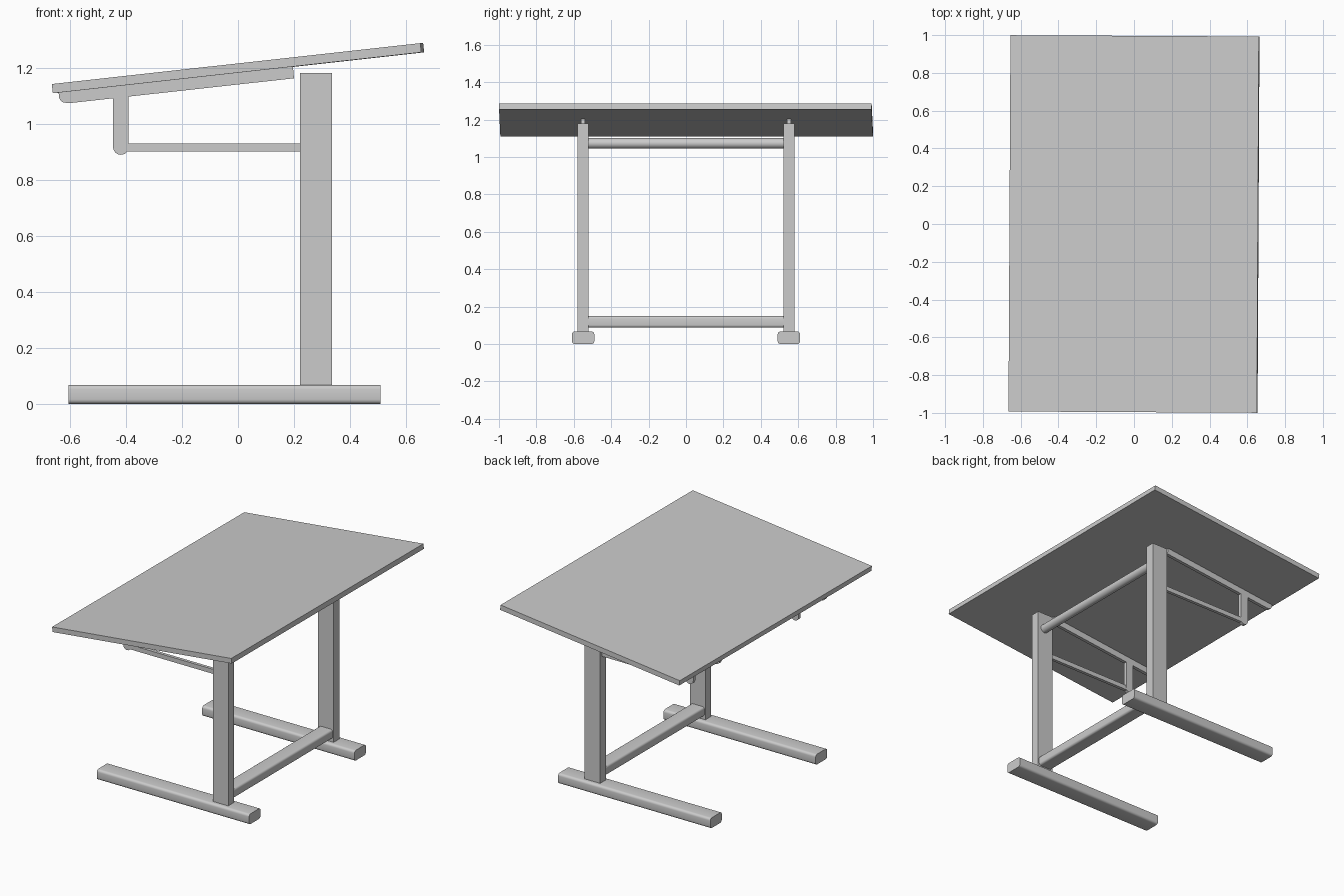
import bpy, bmesh, math
from mathutils import Vector, Euler

if "Cube" in bpy.data.objects:
    bpy.data.objects.remove(bpy.data.objects["Cube"])

TILT = math.atan(0.111)


def prism(name, pts, axis, a, b):
    """Extrude a 2D profile along an axis: 'x' uses (y, z), 'y' uses (x, z)."""
    def place(p, t):
        return (t, p[0], p[1]) if axis == 'x' else (p[0], t, p[1])
    bm = bmesh.new()
    lo = [bm.verts.new(place(p, a)) for p in pts]
    hi = [bm.verts.new(place(p, b)) for p in pts]
    bm.faces.new(lo)
    bm.faces.new(hi)
    n = len(pts)
    for i in range(n):
        j = (i + 1) % n
        bm.faces.new((lo[i], lo[j], hi[j], hi[i]))
    bmesh.ops.recalc_face_normals(bm, faces=bm.faces)
    me = bpy.data.meshes.new(name)
    bm.to_mesh(me)
    bm.free()
    ob = bpy.data.objects.new(name, me)
    bpy.context.collection.objects.link(ob)
    bpy.ops.object.select_all(action='DESELECT')
    ob.select_set(True)
    bpy.context.view_layer.objects.active = ob
    bpy.ops.object.shade_smooth_by_angle(angle=math.radians(31))
    return ob


def rect(u0, u1, v0, v1):
    return [(u0, v0), (u1, v0), (u1, v1), (u0, v1)]


def arc(cu, cv, r, a0, a1, n):
    return [(cu + r * math.cos(math.radians(a0 + (a1 - a0) * i / n)),
             cv + r * math.sin(math.radians(a0 + (a1 - a0) * i / n)))
            for i in range(n + 1)]


def round_rect(u0, u1, v0, v1, r, n=4):
    return (arc(u0 + r, v0 + r, r, 180, 270, n) + arc(u1 - r, v0 + r, r, 270, 360, n)
            + arc(u1 - r, v1 - r, r, 0, 90, n) + arc(u0 + r, v1 - r, r, 90, 180, n))


def underside(x):
    return 1.182 + 0.111 * x


# Tilted table top, turned very slightly about z
top = prism("table_top", rect(-0.6615, 0.6615, -0.0165, 0.0165), 'y', -0.996, 0.996)
top.rotation_euler = Euler((0, -TILT, math.radians(-0.3)))
top.location = Vector((0, 0, 1.198))

for side, s in (("front", -1), ("back", 1)):
    y = 0.55 * s
    # Foot with rounded long edges
    prism(side + "_foot", round_rect(y - 0.06, y + 0.06, 0, 0.068, 0.016), 'x', -0.605, 0.508)
    # Upright post
    prism(side + "_post", rect(0.222, 0.335, 0.066, 1.18), 'y', y - 0.03, y + 0.03)
    # Sloping support rail under the top, rounded at its low end
    low = [(-0.64, underside(-0.64)), (-0.639, 1.094), (-0.634, 1.083), (-0.624, 1.076), (-0.605, 1.073)]
    prism(side + "_top_rail", low + [(0.2, 1.162), (0.196, underside(0.196))], 'y', y - 0.011, y + 0.011)
    # Hanging strut with a rounded lower end
    prism(side + "_strut", arc(-0.418, 0.917, 0.028, 180, 360, 12)
          + [(-0.39, 1.105), (-0.446, 1.105)], 'y', y - 0.011, y + 0.011)
    # Level rod from strut to post
    prism(side + "_strut_rod", rect(-0.4, 0.225, 0.9, 0.93), 'y', y - 0.0105, y + 0.0105)

# Lower stretcher between the posts
prism("lower_stretcher", round_rect(0.23, 0.327, 0.088, 0.15, 0.014), 'y', -0.522, 0.522)
# Round upper crossbar
prism("upper_crossbar", arc(0.285, 1.073, 0.028, 0, 345, 23), 'y', -0.522, 0.522)
